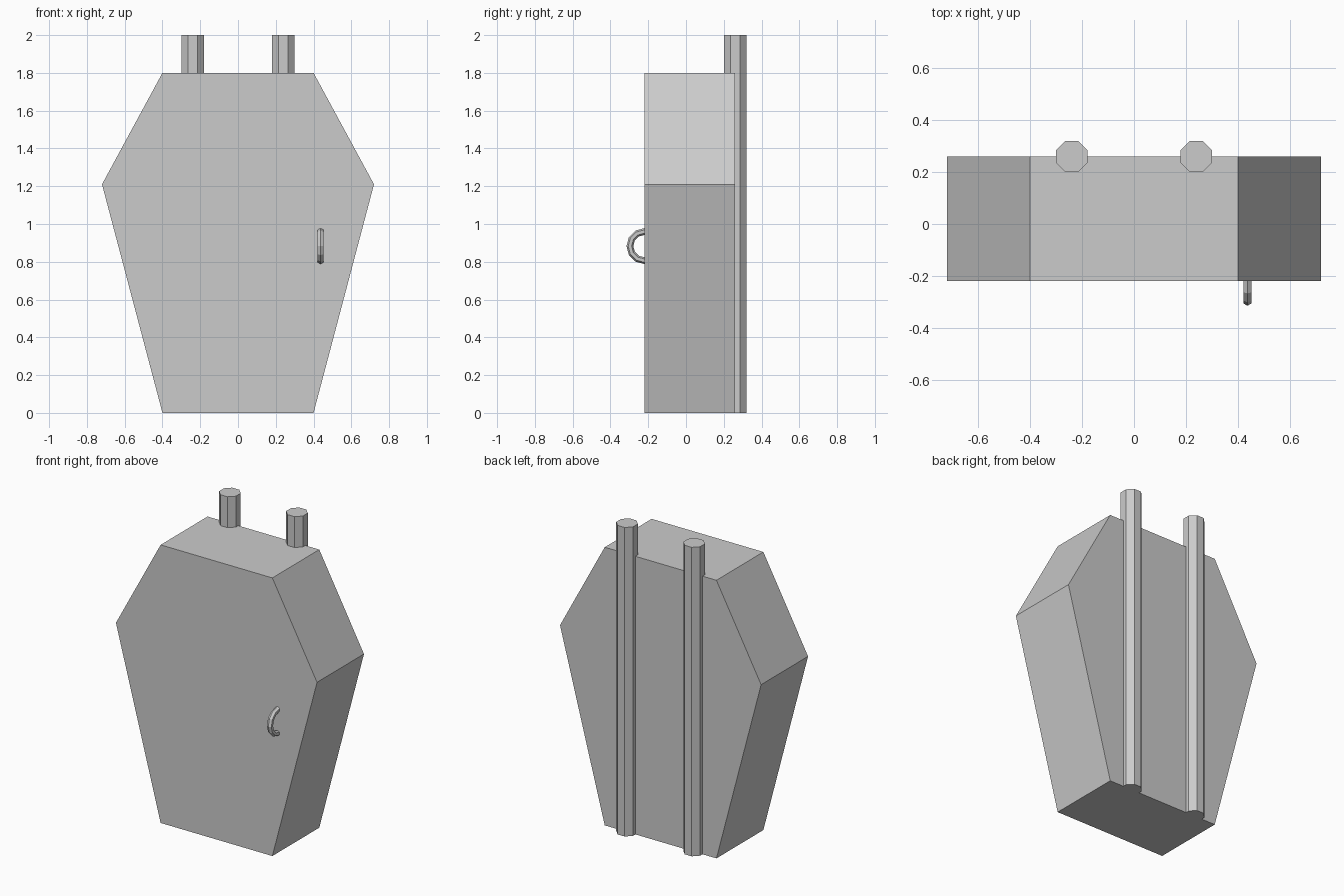
import bpy, bmesh
from math import radians

if "Cube" in bpy.data.objects:
    bpy.data.objects.remove(bpy.data.objects["Cube"])

# Six-sided body: front profile extruded along depth
FRONT, BACK = -0.22, 0.26
profile = [(-0.4, 0), (0.4, 0), (0.72, 1.21), (0.4, 1.8), (-0.4, 1.8), (-0.72, 1.21)]
bm = bmesh.new()
face = bm.faces.new([bm.verts.new((x, FRONT, z)) for x, z in profile])
ext = bmesh.ops.extrude_face_region(bm, geom=[face])
bmesh.ops.translate(bm, vec=(0, BACK - FRONT, 0),
                    verts=[v for v in ext["geom"] if isinstance(v, bmesh.types.BMVert)])
bmesh.ops.recalc_face_normals(bm, faces=bm.faces)
mesh = bpy.data.meshes.new("body")
bm.to_mesh(mesh)
bm.free()
bpy.context.collection.objects.link(bpy.data.objects.new("body", mesh))

# Two upright poles half sunk into the back
for side, name in ((-1, "left_pole"), (1, "right_pole")):
    bpy.ops.mesh.primitive_cylinder_add(vertices=8, radius=0.065, depth=2,
                                        location=(side * 0.24, 0.26, 1),
                                        rotation=(0, 0, radians(22.5)))
    bpy.context.object.name = name

# Door handle: half ring standing out from the front
bpy.ops.mesh.primitive_torus_add(major_segments=12, minor_segments=6,
                                 major_radius=0.077, minor_radius=0.018,
                                 location=(0.437, FRONT, 0.883),
                                 rotation=(0, radians(90), 0))
handle = bpy.context.object
handle.name = "door_handle"
bm = bmesh.new()
bm.from_mesh(handle.data)
bmesh.ops.bisect_plane(bm, geom=bm.verts[:] + bm.edges[:] + bm.faces[:],
                       plane_co=(0, 0.005, 0), plane_no=(0, 1, 0), clear_outer=True)
bmesh.ops.holes_fill(bm, edges=[e for e in bm.edges if e.is_boundary])
bm.to_mesh(handle.data)
bm.free()
